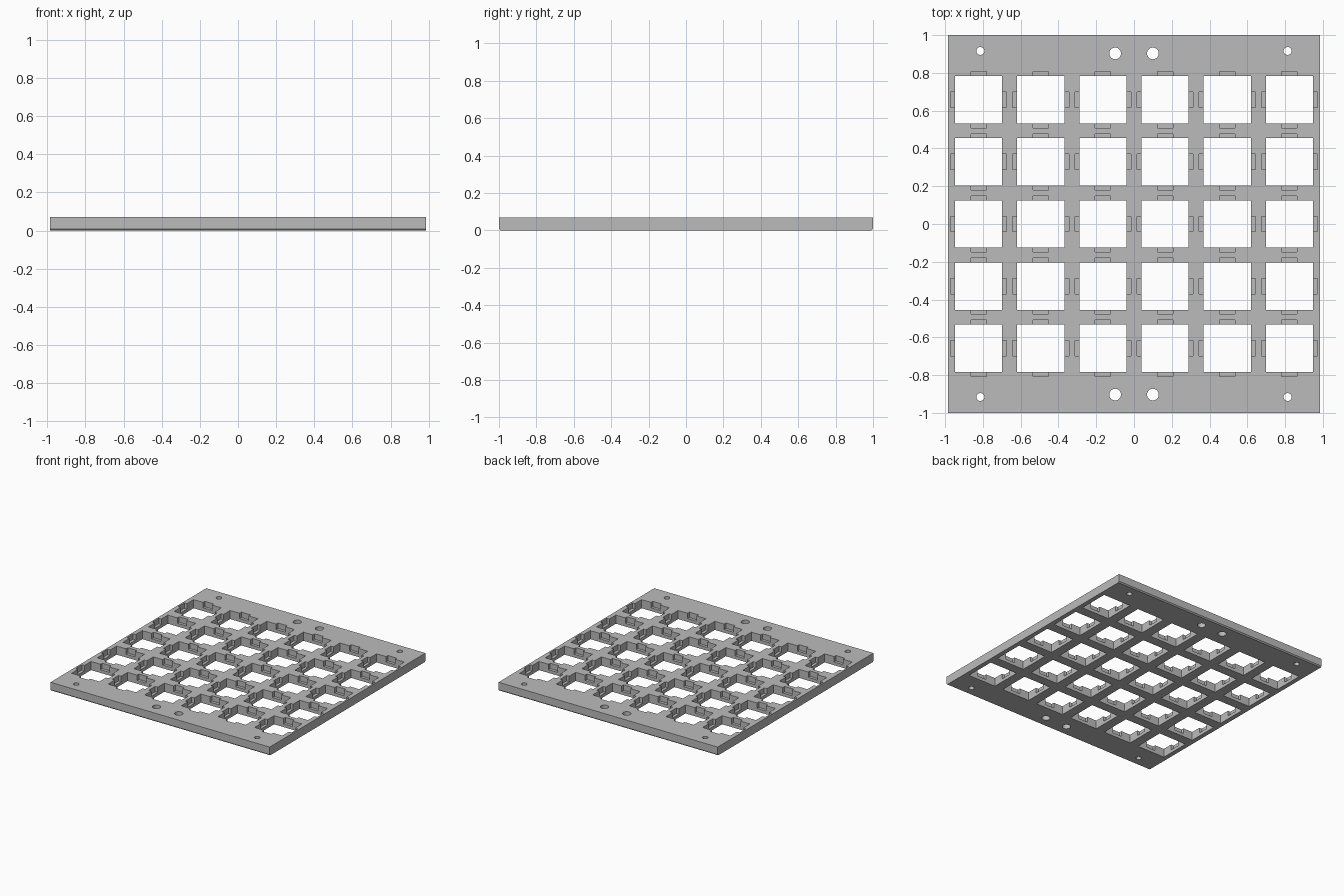
import bpy
import bmesh
from mathutils import Matrix, Vector

WIDTH, DEPTH, HEIGHT = 1.97, 2.0, 0.07
PITCH, OPENING = 0.329, 0.25
NOTCH_SPAN, NOTCH_WIDTH, LIP = 0.297, 0.082, 0.026
CHAMFER = 0.009

if "Cube" in bpy.data.objects:
    bpy.data.objects.remove(bpy.data.objects["Cube"], do_unlink=True)

grey = bpy.data.materials.new("plain grey")
grey.use_nodes = True
colour = (0.5, 0.5, 0.5, 1)
grey.diffuse_color = colour
grey.node_tree.nodes["Principled BSDF"].inputs["Base Color"].default_value = colour


def add_box(bm, x, y, z0, z1, sx, sy):
    place = Matrix.Translation((x, y, (z0 + z1) / 2))
    size = Matrix.Diagonal(Vector((sx, sy, z1 - z0, 1)))
    bmesh.ops.create_cube(bm, size=1, matrix=place @ size)


def add_rod(bm, x, y, radius):
    bmesh.ops.create_cone(bm, cap_ends=True, segments=24, radius1=radius,
                          radius2=radius, depth=1,
                          matrix=Matrix.Translation((x, y, 0)))


def make_object(name, bm):
    mesh = bpy.data.meshes.new(name)
    bm.to_mesh(mesh)
    bm.free()
    mesh.materials.append(grey)
    obj = bpy.data.objects.new(name, mesh)
    bpy.context.collection.objects.link(obj)
    return obj


# Plate with chamfered lower front and back edges
bm = bmesh.new()
add_box(bm, 0, 0, 0, HEIGHT, WIDTH, DEPTH)
low_edges = [e for e in bm.edges
             if all(v.co.z < 0.001 for v in e.verts)
             and abs(e.verts[0].co.y - e.verts[1].co.y) < 0.001]
bmesh.ops.bevel(bm, geom=low_edges, offset=CHAMFER, segments=1, affect='EDGES')
plate = make_object("switch_plate", bm)

# Cutters: square openings with screw holes, then notches in each direction
openings, side_notches, end_notches = bmesh.new(), bmesh.new(), bmesh.new()
for column in range(6):
    for row in range(5):
        x, y = (column - 2.5) * PITCH, (row - 2) * PITCH
        add_box(openings, x, y, -0.1, 0.2, OPENING, OPENING)
        add_box(side_notches, x, y, LIP, 0.2, NOTCH_SPAN, NOTCH_WIDTH)
        add_box(end_notches, x, y, LIP, 0.2, NOTCH_WIDTH, NOTCH_SPAN)
for sx in (-1, 1):
    for sy in (-1, 1):
        add_rod(openings, sx * 0.10, sy * 0.903, 0.031)
        add_rod(openings, sx * 0.813, sy * 0.916, 0.021)

cutters = [make_object("opening_cutter", openings),
           make_object("side_notch_cutter", side_notches),
           make_object("end_notch_cutter", end_notches)]
for cutter in cutters:
    cutter.hide_render = True
    mod = plate.modifiers.new(cutter.name, 'BOOLEAN')
    mod.operation = 'DIFFERENCE'
    mod.solver = 'EXACT'
    mod.object = cutter

# Bake the cuts and drop the cutters
bpy.context.view_layer.update()
evaluated = plate.evaluated_get(bpy.context.evaluated_depsgraph_get())
finished = bpy.data.meshes.new_from_object(evaluated)
plate.modifiers.clear()
plate.data = finished
for cutter in cutters:
    bpy.data.objects.remove(cutter, do_unlink=True)
